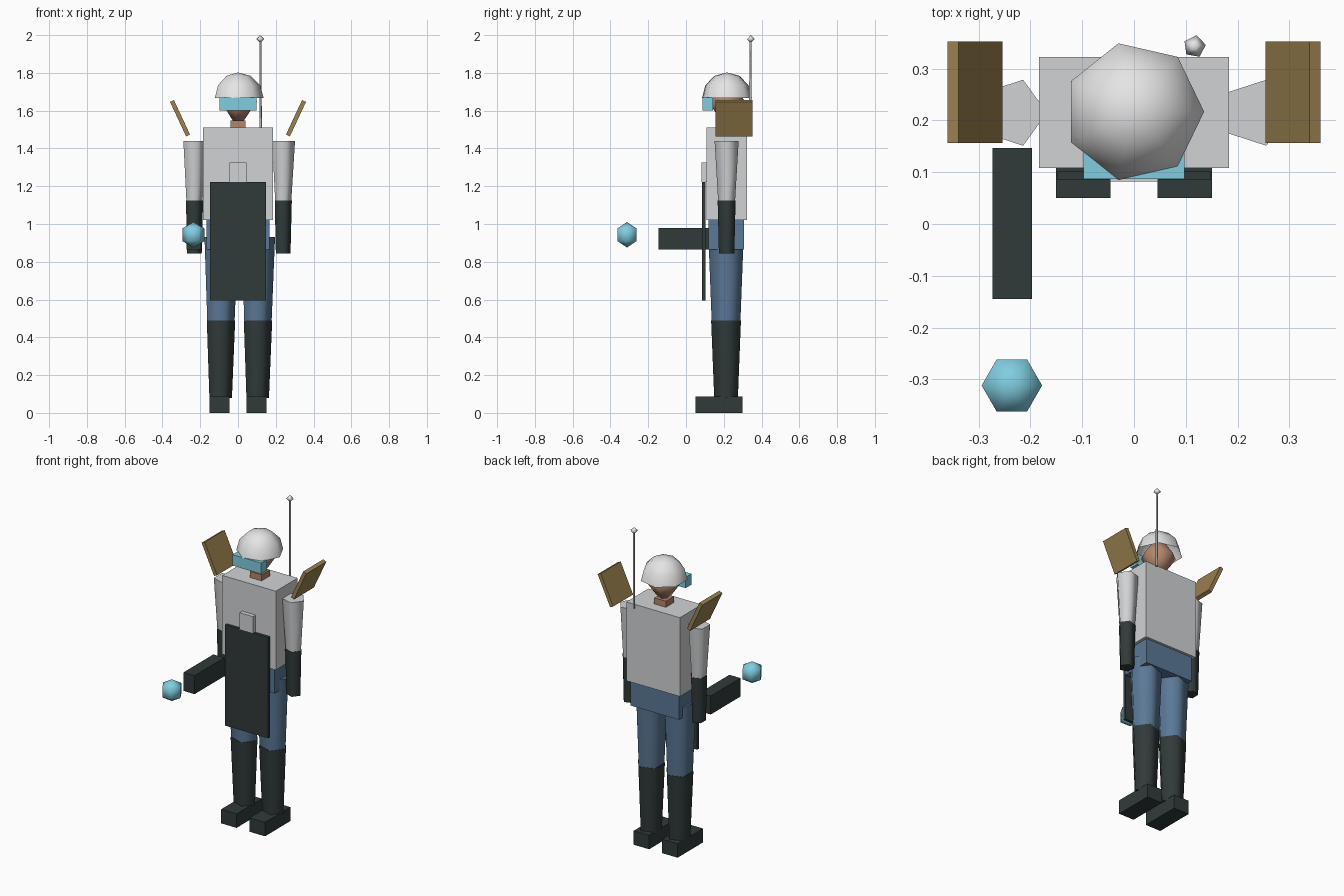
import bpy
import bmesh
import math
from mathutils import Matrix

cube = bpy.data.objects.get("Cube")
if cube:
    bpy.data.objects.remove(cube, do_unlink=True)


def material(name, color):
    mat = bpy.data.materials.new(name)
    mat.use_nodes = True
    mat.diffuse_color = (*color, 1)
    mat.node_tree.nodes["Principled BSDF"].inputs["Base Color"].default_value = (*color, 1)
    return mat


LIGHT = material("light grey", (0.64, 0.65, 0.66))
WHITE = material("helmet white", (0.78, 0.78, 0.78))
STEEL = material("antenna grey", (0.5, 0.5, 0.5))
DARK = material("dark green grey", (0.03, 0.043, 0.042))
BLUE = material("denim blue", (0.105, 0.19, 0.31))
CYAN = material("cyan", (0.22, 0.61, 0.75))
TAN = material("brass tan", (0.33, 0.22, 0.08))
SKIN = material("skin", (0.45, 0.24, 0.15))

MID_Y = 0.215  # depth of the body's centre line


def finish(name, bm, mat, smooth_angle=None):
    bmesh.ops.recalc_face_normals(bm, faces=bm.faces)
    mesh = bpy.data.meshes.new(name)
    bm.to_mesh(mesh)
    bm.free()
    mesh.materials.append(mat)
    obj = bpy.data.objects.new(name, mesh)
    bpy.context.collection.objects.link(obj)
    if smooth_angle:
        bpy.ops.object.select_all(action="DESELECT")
        obj.select_set(True)
        bpy.context.view_layer.objects.active = obj
        bpy.ops.object.shade_smooth_by_angle(angle=math.radians(smooth_angle))
    return obj


def box(name, mat, xs, ys, zs, tilt=0):
    """Box between limits, optionally tilted about its own y axis."""
    spans = (xs, ys, zs)
    size = [b - a for a, b in spans]
    mid = [(a + b) / 2 for a, b in spans]
    bm = bmesh.new()
    bmesh.ops.create_cube(bm, size=1, matrix=Matrix.Translation(mid)
                          @ Matrix.Rotation(math.radians(tilt), 4, "Y")
                          @ Matrix.Diagonal((*size, 1)))
    return finish(name, bm, mat)


def lathe(name, mat, sides, profile, x, y, z=0, turn=0, caps=True, smooth=80):
    """Turn (radius, height) points about a vertical axis; radius 0 is a pole."""
    bm = bmesh.new()
    rings = []
    for r, h in profile:
        if r < 1e-5:
            rings.append([bm.verts.new((x, y, z + h))] * sides)
            continue
        angles = [turn + math.tau * i / sides for i in range(sides)]
        rings.append([bm.verts.new((x + r * math.cos(a), y + r * math.sin(a), z + h))
                      for a in angles])
    for low, high in zip(rings, rings[1:]):
        for i in range(sides):
            j = (i + 1) % sides
            quad = dict.fromkeys((low[i], low[j], high[j], high[i]))
            bm.faces.new(list(quad))
    if caps:
        for ring in (rings[0], rings[-1]):
            if len(set(ring)) == sides:
                bm.faces.new(ring)
    return finish(name, bm, mat, smooth)


def arc(radius, start, end, steps, stretch=1):
    """Profile of a sphere between two elevations in degrees."""
    points = []
    for i in range(steps + 1):
        a = math.radians(start + (end - start) * i / steps)
        points.append((radius * math.cos(a), stretch * radius * math.sin(a)))
    return points


# Torso, hips and neck
box("torso", LIGHT, (-0.184, 0.184), (0.108, 0.323), (1.02, 1.51))
box("hips", BLUE, (-0.166, 0.166), (0.12, 0.308), (0.865, 1.02))
box("neck", SKIN, (-0.04, 0.04), (MID_Y - 0.04, MID_Y + 0.04), (1.5, 1.548))

# Head, helmet and goggles
lathe("head", SKIN, 7, arc(0.1, -90, 90, 2, 1.45), 0, MID_Y, 1.648, smooth=180)
lathe("helmet", WHITE, 7, arc(0.1355, 0, 90, 3), 0, 0.217, 1.667, caps=False, smooth=180)
box("goggles", CYAN, (-0.098, 0.098), (0.087, 0.143), (1.602, 1.67))

# Chest pouch and long apron plate
box("chest_pouch", LIGHT, (-0.046, 0.046), (0.082, 0.11), (1.222, 1.325))
box("apron_plate", DARK, (-0.148, 0.148), (0.085, 0.102), (0.595, 1.222))

# Arms, legs and shoulder panels
for side, s in (("left", 1), ("right", -1)):
    arm_x, leg_x = s * 0.235, s * 0.098
    lathe(side + "_sleeve", LIGHT, 5, [(0.047, 1.12), (0.067, 1.44)], arm_x, MID_Y)
    lathe(side + "_forearm", DARK, 5, [(0.043, 0.845), (0.05, 1.125)], arm_x, MID_Y)
    lathe(side + "_thigh", BLUE, 5, [(0.08, 0.485), (0.098, 0.93)], leg_x, 0.212)
    lathe(side + "_shin", DARK, 5, [(0.066, 0.08), (0.083, 0.49)], leg_x, 0.212)
    box(side + "_boot", DARK, (leg_x - 0.053, leg_x + 0.053), (0.05, 0.298), (0, 0.087))
    panel_x = s * 0.307
    box(side + "_shoulder_panel", TAN, (panel_x - 0.0115, panel_x + 0.0115),
        (0.157, 0.353), (1.459, 1.661), tilt=s * 25)

# Hand tool and the ball floating before it
box("hand_tool", DARK, (-0.273, -0.197), (-0.145, 0.147), (0.865, 0.98))
lathe("floating_ball", CYAN, 6, arc(0.0675, -90, 90, 3), -0.236, -0.312, 0.943, smooth=180)

# Antenna
lathe("antenna_rod", STEEL, 5, [(0.007, 1.495), (0.006, 1.98)], 0.119, 0.341)
lathe("antenna_tip", WHITE, 5, arc(0.022, -90, 90, 2, 0.95), 0.117, 0.343, 1.979,
      turn=math.radians(8), smooth=180)
